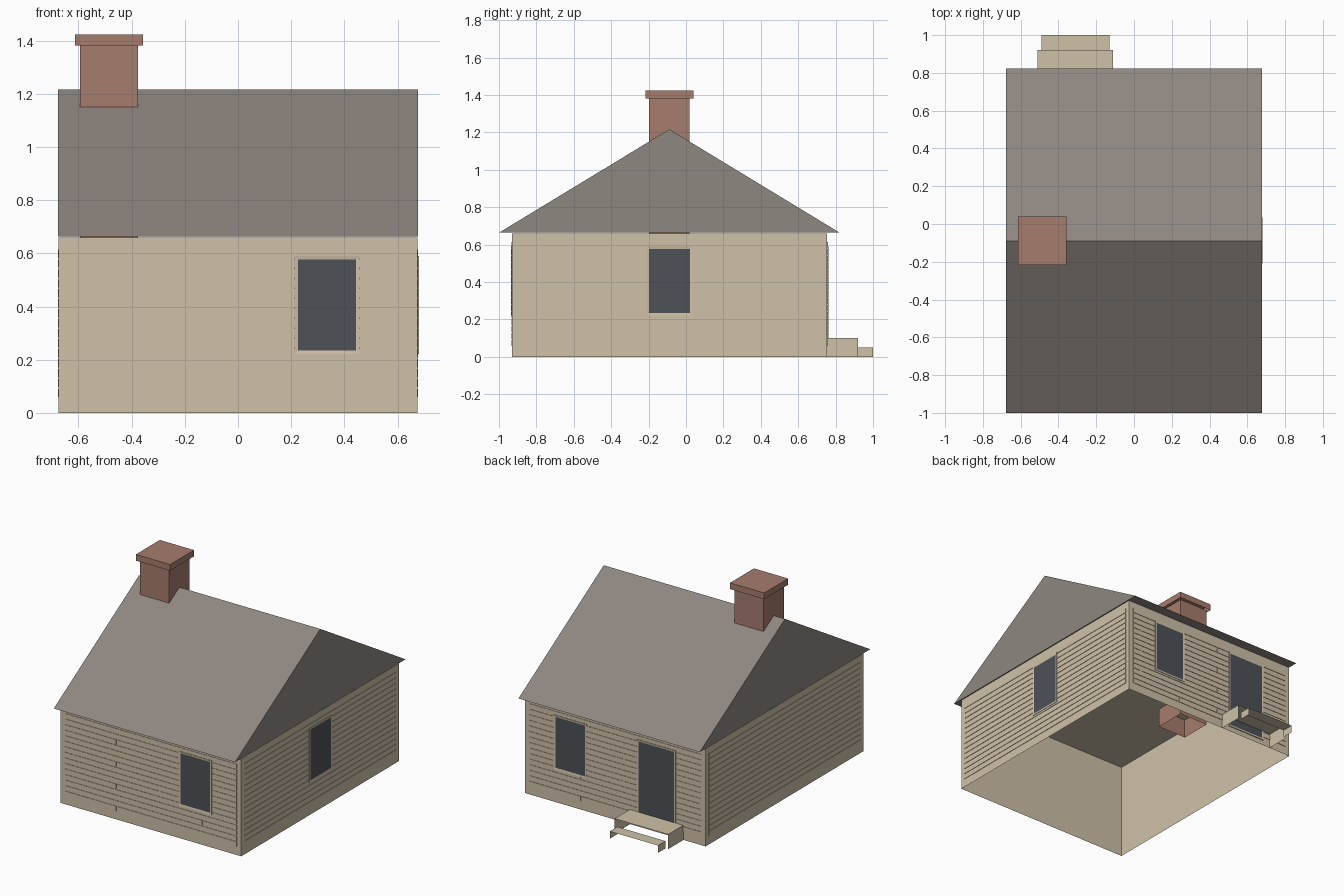
import bpy
import bmesh
from math import radians
from mathutils import Matrix, Vector

cube = bpy.data.objects.get("Cube")
if cube:
    bpy.data.objects.remove(cube, do_unlink=True)


def material(name, hex_code):
    def linear(c):
        return c / 12.92 if c <= 0.04045 else ((c + 0.055) / 1.055) ** 2.4
    rgb = [linear(int(hex_code[i:i + 2], 16) / 255) for i in (0, 2, 4)]
    mat = bpy.data.materials.new(name)
    mat.use_nodes = True
    mat.diffuse_color = (*rgb, 1)
    bsdf = next(n for n in mat.node_tree.nodes if n.type == 'BSDF_PRINCIPLED')
    bsdf.inputs["Base Color"].default_value = (*rgb, 1)
    return mat


TAN = material("tan_wood", "cfc1a8")
ROOF = material("grey_shingle", "8f8780")
BRICK = material("red_brick", "a67d6d")
GLASS = material("dark_glass", "4d5156")


def finish(name, bm, *mats, matrix=Matrix()):
    mesh = bpy.data.meshes.new(name)
    bm.to_mesh(mesh)
    bm.free()
    obj = bpy.data.objects.new(name, mesh)
    for mat in mats:
        mesh.materials.append(mat)
    obj.matrix_world = matrix
    bpy.context.collection.objects.link(obj)
    return obj


def add_box(bm, x, y, z, open_sides=()):
    """Box from (min, max) ranges, leaving out faces with the given normals."""
    size = [r[1] - r[0] for r in (x, y, z)]
    mid = Vector([(r[0] + r[1]) / 2 for r in (x, y, z)])
    made = bmesh.ops.create_cube(
        bm, size=1, matrix=Matrix.Translation(mid) @ Matrix.Diagonal((*size, 1)))
    faces = {f for v in made["verts"] for f in v.link_faces}
    bm.normal_update()
    drop = [f for f in faces
            if any(f.normal.dot(Vector(n)) > 0.9 for n in open_sides)]
    bmesh.ops.delete(bm, geom=drop, context='FACES')
    return [f for f in faces if f.is_valid]


DOWN, FRONT, BACK = (0, 0, -1), (0, -1, 0), (0, 1, 0)
HALF_X, HALF_Y, MID_Y, WALL_TOP = 0.675, 0.8425, -0.0875, 0.66


def shell(name, mat, x, y, z, open_sides=(DOWN,)):
    bm = bmesh.new()
    add_box(bm, x, y, z, open_sides)
    finish(name, bm, mat)


# Wall shell, open underneath
shell("walls", TAN, (-HALF_X, HALF_X), (MID_Y - HALF_Y, MID_Y + HALF_Y), (0, WALL_TOP))


# Each wall has a local frame: x to the viewer's right, -y outward
def wall_frame(angle, distance):
    return (Matrix.Translation((0, MID_Y, 0)) @ Matrix.Rotation(radians(angle), 4, 'Z')
            @ Matrix.Translation((0, -distance, 0)))


front_wall = wall_frame(0, HALF_Y)
left_wall = wall_frame(90, HALF_X)
back_wall = wall_frame(180, HALF_Y)
right_wall = wall_frame(270, HALF_X)

# Siding planks with staggered joints on the long walls
ROWS, LOW, HIGH, GAP = 15, 0.053, 0.615, 0.006
JOINTS = (0.387, 0.065, -0.255, -0.575)


def siding(name, frame, half, jointed):
    bm = bmesh.new()
    pitch = (HIGH - LOW) / ROWS
    for row in range(ROWS):
        top = HIGH - row * pitch
        ends = [-half, half]
        if jointed and row:
            ends.insert(1, JOINTS[row % 4])
        for a, b in zip(ends, ends[1:]):
            add_box(bm, (a + GAP / 2, b - GAP / 2), (-0.003, 0),
                    (top - pitch + GAP, top), (BACK,))
    finish(name, bm, TAN, matrix=frame)


siding("front_siding", front_wall, HALF_X - 0.03, True)
siding("back_siding", back_wall, HALF_X - 0.03, True)
siding("left_siding", left_wall, HALF_Y - 0.03, False)
siding("right_siding", right_wall, HALF_Y - 0.03, False)


# Framed openings: the front face is inset and pushed in as the pane
def opening(name, frame, centre, width, z):
    bm = bmesh.new()
    faces = add_box(bm, (centre - width / 2, centre + width / 2), (-0.006, 0), z, (BACK,))
    pane = next(f for f in faces if f.normal.y < -0.9)
    bmesh.ops.inset_individual(bm, faces=[pane], thickness=0.018, depth=-0.002)
    pane.material_index = 1
    finish(name, bm, TAN, GLASS, matrix=frame)


WINDOW_Z = (0.222, 0.59)
opening("front_window", front_wall, 0.335, 0.245, WINDOW_Z)
opening("left_window", left_wall, 0, 0.245, WINDOW_Z)
opening("back_window", back_wall, -0.335, 0.245, WINDOW_Z)
opening("back_door", back_wall, 0.31, 0.29, (0.035, 0.59))

# Gable roof: triangular profile extruded along x
bm = bmesh.new()
profile = [(-1, 0.664), (0.822, 0.664), (-0.089, 1.217)]
gable = bm.faces.new([bm.verts.new((-0.678, y, z)) for y, z in profile])
far = bmesh.ops.extrude_face_region(bm, geom=[gable], use_keep_orig=True)["geom"]
bmesh.ops.translate(bm, vec=(1.356, 0, 0),
                    verts=[v for v in far if isinstance(v, bmesh.types.BMVert)])
bmesh.ops.recalc_face_normals(bm, faces=bm.faces[:])
finish("roof", bm, ROOF)

# Chimney reaching through the roof, with an overhanging cap
shell("chimney", BRICK, (-0.594, -0.376), (-0.198, 0.02), (0.53, 1.382))
shell("chimney_cap", BRICK, (-0.613, -0.357), (-0.216, 0.04), (1.382, 1.424))

# Back steps: a tread on two side panels
shell("upper_step", TAN, (-0.51, -0.11), (0.755, 0.92), (0, 0.1), (DOWN, FRONT, BACK))
shell("lower_step", TAN, (-0.49, -0.13), (0.92, 1.0), (0, 0.05), (DOWN, FRONT, BACK))
